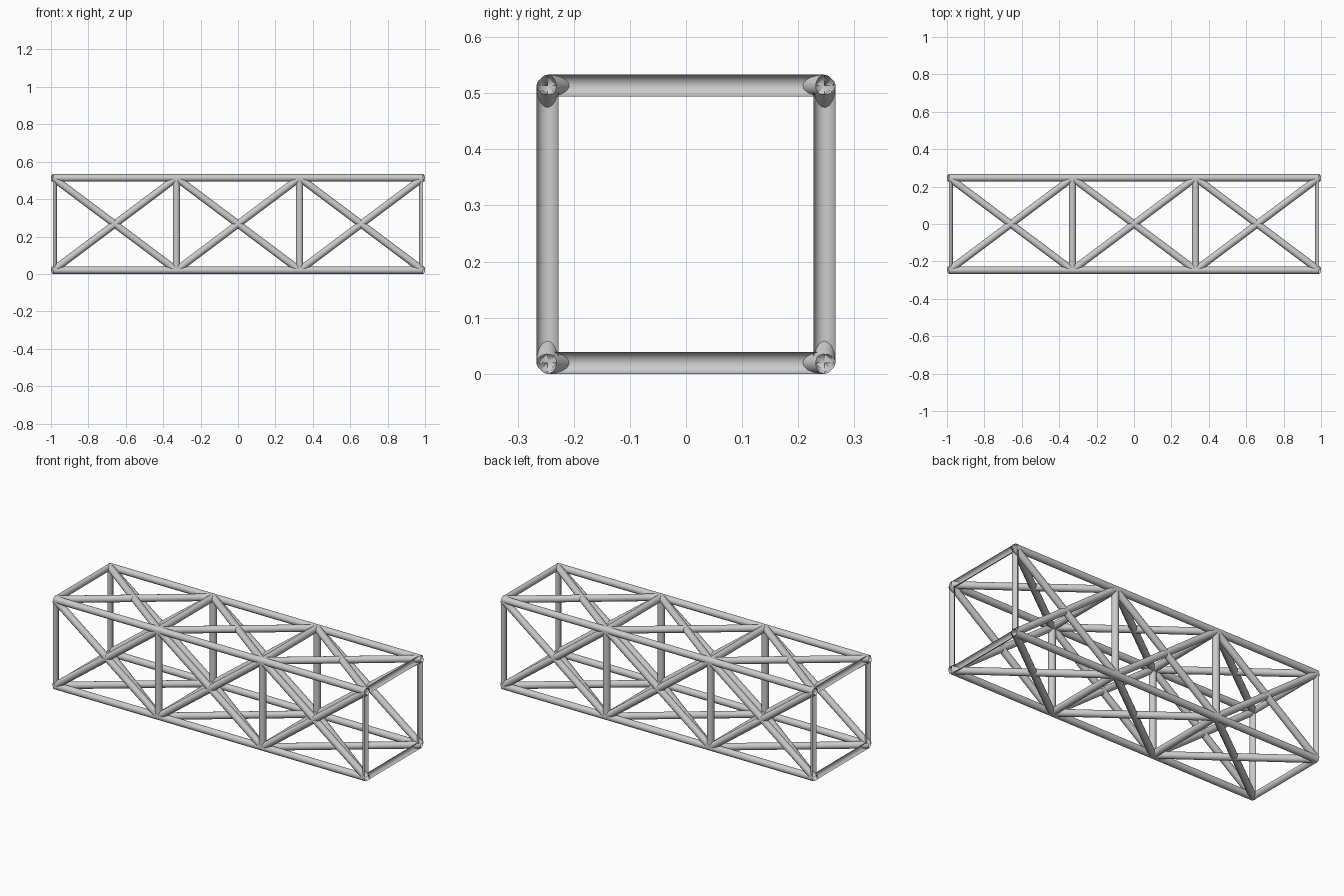
import bpy, bmesh, math
from mathutils import Vector

if "Cube" in bpy.data.objects:
    bpy.data.objects.remove(bpy.data.objects["Cube"])

R = 0.0195            # tube radius
SIDES = 16
XE = 0.988            # end node x
H = 0.247             # half spacing of the chords
ZC = H + R            # centre height
XS = [-XE, -XE / 3, XE / 3, XE]


def tube(bm, a, b, side=None):
    """Open tube from a to b; with side given, only the half facing that way."""
    a, b = Vector(a), Vector(b)
    d = (b - a).normalized()
    u = Vector(side) if side else d.orthogonal().normalized()
    v = d.cross(u)
    n = SIDES // 2 if side else SIDES
    start = -math.pi / 2 if side else 0
    count = n + 1 if side else n
    rings = []
    for p in (a, b):
        ring = []
        for i in range(count):
            t = start + 2 * math.pi * i / SIDES
            ring.append(bm.verts.new(p + R * (math.cos(t) * u + math.sin(t) * v)))
        rings.append(ring)
    for i in range(n):
        j = (i + 1) % count
        f = bm.faces.new((rings[0][i], rings[0][j], rings[1][j], rings[1][i]))
        f.smooth = True


def make(name, tubes):
    bm = bmesh.new()
    for t in tubes:
        tube(bm, *t)
    me = bpy.data.meshes.new(name)
    bm.to_mesh(me)
    bm.free()
    ob = bpy.data.objects.new(name, me)
    ob.location.z = ZC
    bpy.context.collection.objects.link(ob)


# Four long chords
make("chords", [((-XE, y, z), (XE, y, z)) for y in (-H, H) for z in (-H, H)])

# Square frames: full tubes inside, inward-facing half tubes at the ends
corners = [(-H, -H), (H, -H), (H, H), (-H, H)]
for k, x in enumerate(XS):
    side = (1, 0, 0) if k == 0 else (-1, 0, 0) if k == 3 else None
    make("cross_frame_%d" % k,
         [((x, *corners[i]), (x, *corners[(i + 1) % 4]), side) for i in range(4)])

# Crossed diagonals on all four long sides of each bay
for k in range(3):
    x0, x1 = XS[k], XS[k + 1]
    braces = []
    for i in range(4):
        p, q = corners[i], corners[(i + 1) % 4]
        braces += [((x0, *p), (x1, *q)), ((x0, *q), (x1, *p))]
    make("diagonal_braces_%d" % k, braces)
